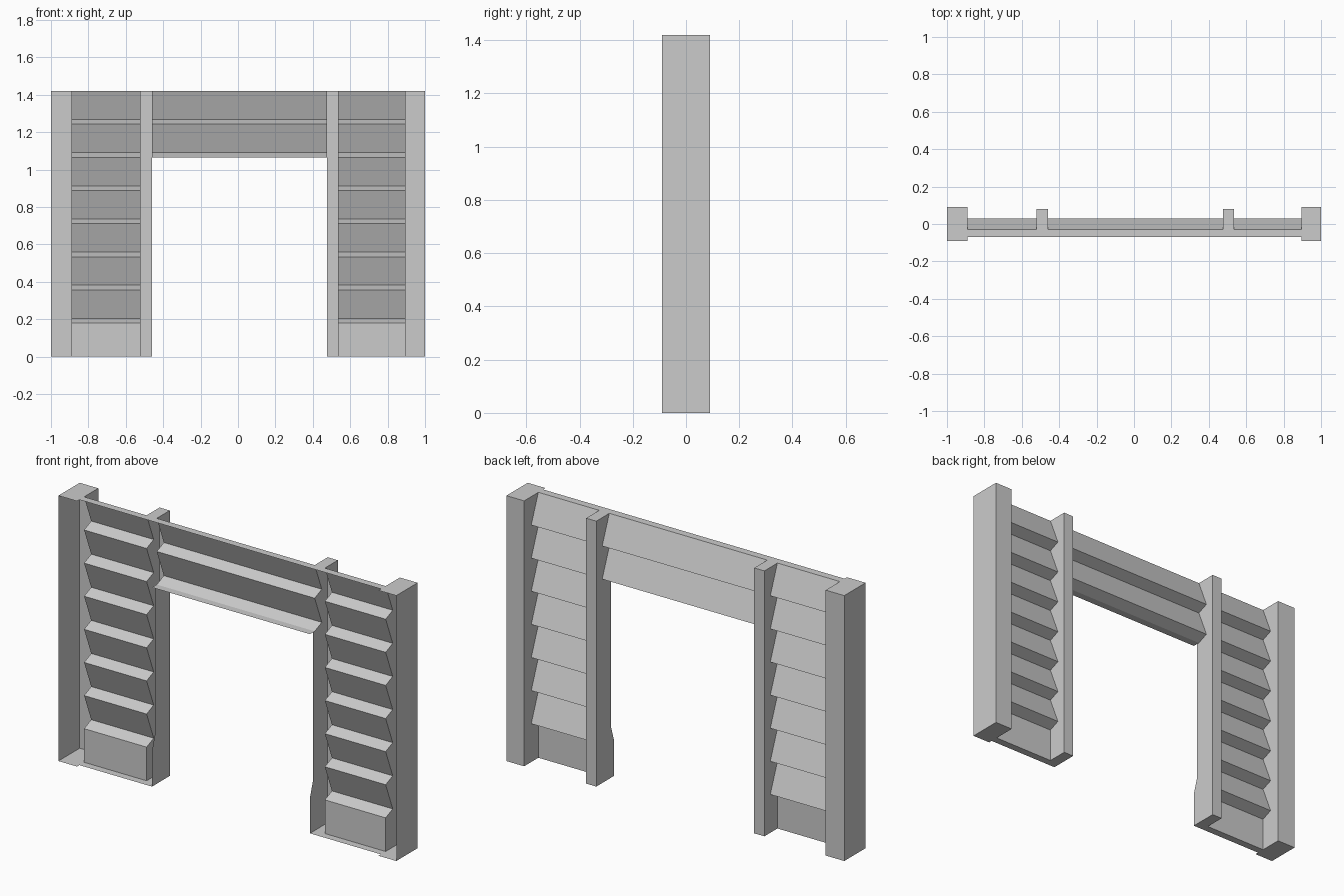
import bpy, bmesh
from mathutils import Vector

if "Cube" in bpy.data.objects:
    bpy.data.objects.remove(bpy.data.objects["Cube"])

grey = bpy.data.materials.new("plain_grey")
grey.use_nodes = True
colour = (0.6, 0.6, 0.6, 1)
grey.diffuse_color = colour
grey.node_tree.nodes["Principled BSDF"].inputs["Base Color"].default_value = colour

HEIGHT = 1.42
FRONT, INNER, OUTER = -0.07, -0.03, 0.03    # depths of caps and lapped boards
FIRST, BOARDS, LIP = 0.18, 7, 0.025
PITCH = (HEIGHT - FIRST) / BOARDS
LINTEL = 5                                  # board at which the lintel starts
LINTEL_Z = FIRST + LINTEL * PITCH


def siding(start):
    """Lapped board profile as (y, z), from board number start to the top."""
    pts = []
    for k in range(start, BOARDS):
        z = FIRST + k * PITCH
        pts += [(INNER, z), (OUTER, z + LIP)]
    return pts + [(INNER, HEIGHT)]


def build(name, panels):
    """Make one object from (points, outward direction) panels."""
    bm = bmesh.new()
    for pts, out in panels:
        face = bm.faces.new([bm.verts.new(p) for p in pts])
        face.normal_update()
        if face.normal.dot(Vector(out)) < 0:
            face.normal_flip()
    bmesh.ops.remove_doubles(bm, verts=bm.verts, dist=0.0001)
    mesh = bpy.data.meshes.new(name)
    bm.to_mesh(mesh)
    bm.free()
    mesh.materials.append(grey)
    obj = bpy.data.objects.new(name, mesh)
    bpy.context.collection.objects.link(obj)


def flat(x0, x1, y0, y1, z, up):
    return [(x0, y0, z), (x1, y0, z), (x1, y1, z), (x0, y1, z)], (0, 0, up)


def upright(x0, x1, y):
    return [(x0, y, 0), (x1, y, 0), (x1, y, HEIGHT), (x0, y, HEIGHT)], (0, 1, 0)


def side(x, profile, out):
    return [(x, y, z) for y, z in profile], (out, 0, 0)


def sheet(x0, x1, profile):
    """Panels that sweep a (y, z) profile along x."""
    return [([(x0, *a), (x1, *a), (x1, *b), (x0, *b)], (0, 1, 0))
            for a, b in zip(profile, profile[1:])]


leg_profile = [(INNER, 0)] + siding(0)
lintel_profile = siding(LINTEL)

# name, direction, outer edge, post edge, inner post edges
for name, s, a, b, c, d in (("right", -1, -1, -0.89, -0.52, -0.46),
                            ("left", 1, 1, 0.895, 0.535, 0.475)):
    # Outer post, open toward the front
    back = 0.09
    build(name + "_outer_post", [
        upright(a, b, back),
        side(a, [(-back, 0), (back, 0), (back, HEIGHT), (-back, HEIGHT)], s),
        side(b, leg_profile + [(back, HEIGHT), (back, 0)], -s),
        flat(a, b, -back, back, 0, -1),
        flat(a, b, -back, back, HEIGHT, 1)])

    # Inner post beside the opening, with a wider foot
    back, jamb = 0.08, -0.045
    opening = [(back, 0), (FRONT, 0), (FRONT, 0.19), (jamb, 0.27),
               (jamb, LINTEL_Z)] + lintel_profile + [(back, HEIGHT)]
    build(name + "_inner_post", [
        upright(c, d, back),
        side(c, leg_profile + [(back, HEIGHT), (back, 0)], s),
        side(d, opening, -s),
        flat(c, d, FRONT, back, 0, -1),
        flat(c, d, FRONT, back, HEIGHT, 1)])

    # Lapped boards between the two posts
    build(name + "_siding", sheet(b, c, leg_profile) + [
        flat(b, c, FRONT, INNER, 0, -1),
        flat(b, c, FRONT, INNER, HEIGHT, 1)])

# Lintel boards over the opening
build("lintel_siding", sheet(-0.46, 0.475, lintel_profile) + [
    flat(-0.46, 0.475, FRONT, INNER, LINTEL_Z, -1),
    flat(-0.46, 0.475, FRONT, INNER, HEIGHT, 1)])
